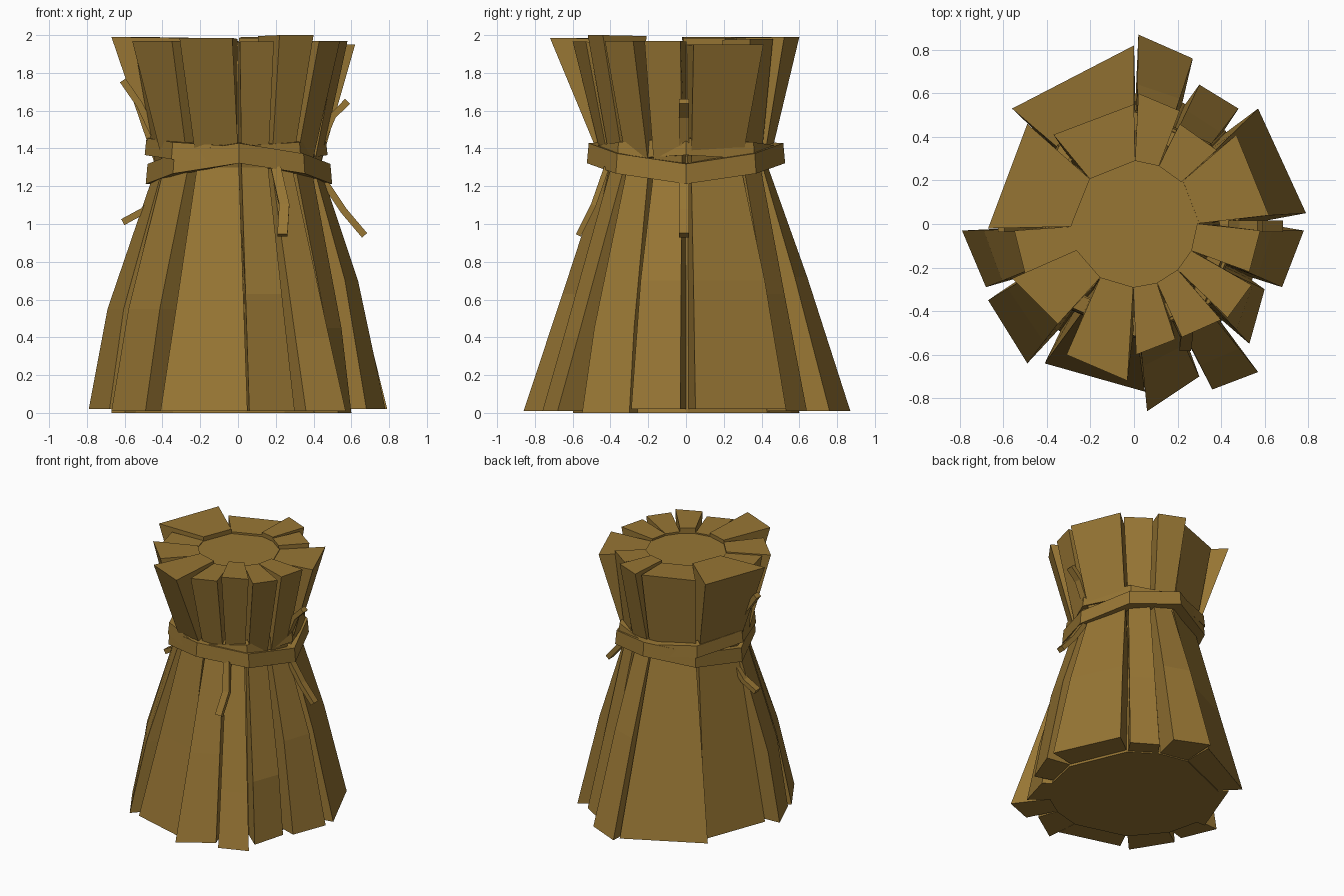
import bpy, bmesh, math
from mathutils import Vector

if "Cube" in bpy.data.objects:
    bpy.data.objects.remove(bpy.data.objects["Cube"])

straw = bpy.data.materials.new("straw_brown")
straw.diffuse_color = (0.31, 0.18, 0.034, 1)
straw.use_nodes = True
straw.node_tree.nodes["Principled BSDF"].inputs["Base Color"].default_value = straw.diffuse_color


def make(name, rings, loop=False):
    """Skin a list of equal-length vertex rings, capped or closed on itself."""
    bm = bmesh.new()
    vs = [[bm.verts.new(p) for p in r] for r in rings]
    n, m = len(vs[0]), len(vs)
    for i in range(m if loop else m - 1):
        a, b = vs[i], vs[(i + 1) % m]
        for k in range(n):
            bm.faces.new((a[k], a[(k + 1) % n], b[(k + 1) % n], b[k]))
    if not loop:
        bm.faces.new(vs[0])
        bm.faces.new(vs[-1])
    bmesh.ops.recalc_face_normals(bm, faces=bm.faces)
    me = bpy.data.meshes.new(name)
    bm.to_mesh(me)
    bm.free()
    me.materials.append(straw)
    ob = bpy.data.objects.new(name, me)
    bpy.context.collection.objects.link(ob)
    return ob


# Straw slabs: two bottom corners, two top corners, bottom and top height,
# height of the bend and its bulge
SLABS = [
    ((.78, -.03), (.68, -.29), (.58, -.03), (.53, -.22), .02, 1.97, .70, 1.07),
    ((.57, .53), (.79, .05), (.47, .41), (.62, .04), .02, 1.95, .70, 1.04),
    ((.30, .64), (.48, .53), (.21, .46), (.38, .34), .01, 1.98, .63, 1.0),
    ((.02, .87), (.27, .76), (.02, .60), (.21, .52), .01, 1.99, .72, 1.02),
    ((-.56, .53), (0, .82), (-.37, .41), (0, .55), .01, 1.97, .63, 1.0),
    ((-.67, -.02), (-.49, .46), (-.67, -.02), (-.49, .46), 0, 1.99, .55, 1.0),
    ((-.68, -.29), (-.79, -.03), (-.50, -.23), (-.55, -.03), .02, 1.96, .55, 1.08),
    ((-.49, -.64), (-.67, -.35), (-.35, -.46), (-.56, -.25), .01, 1.97, .55, 1.05),
    ((.05, -.77), (-.41, -.64), (-.03, -.72), (-.31, -.60), .01, 1.985, .63, 1.0),
    ((.30, -.70), (.06, -.86), (.19, -.53), (.01, -.60), .01, 1.965, .63, 1.0),
    ((.57, -.68), (.36, -.76), (.40, -.44), (.22, -.52), .01, 2.0, .40, 1.0),
    ((.60, -.30), (.53, -.55), (.54, -.28), (.43, -.43), 0, 1.97, .45, 1.04),
]


def seam(i, level):
    """Direction of the gap between slab i and the next one round."""
    a = Vector(SLABS[i % 12][level]).normalized()
    b = Vector(SLABS[(i + 1) % 12][level + 1]).normalized()
    return (a + b).normalized()


def section(outer, dirs, inner, z, rise=0.0):
    """Two outer corners, then two inner corners on the seams."""
    (a, b), (da, db) = outer, dirs
    ia, ib = da * inner, db * inner
    return [(a.x, a.y, z), (b.x, b.y, z), (ib.x, ib.y, z + rise), (ia.x, ia.y, z + rise)]


for i, (b0, b1, t0, t1, low, top, bend, bulge) in enumerate(SLABS):
    bot = [Vector(b0), Vector(b1)]
    tip = [Vector(t0), Vector(t1)]
    waist = [(p.normalized() + q.normalized()).normalized() * 0.435
             for p, q in zip(bot, tip)]
    mid = [p.lerp(q, bend / 1.3) * bulge for p, q in zip(bot, waist)]
    d_bot = [seam(i, 0), seam(i - 1, 0)]
    d_top = [seam(i, 2), seam(i - 1, 2)]
    make(f"straw_slab_{i + 1}", [
        section(bot, d_bot, 0.56, low),
        section(mid, d_bot, 0.56 - 0.185 * bend, bend),
        section(waist, d_top, 0.32, 1.3),
        section(tip, d_top, 0.29, top, -0.005)])


# Core: waisted bundle seen between the slabs, its edges on the seams
def core_ring(r, z, level):
    return [(d.x * r, d.y * r, z) for d in (seam(k, level) for k in range(12))]


make("bundle_core", [core_ring(0.6, 0, 0), core_ring(0.48, 0.65, 0),
                     core_ring(0.35, 1.3, 2), core_ring(0.3, 1.95, 2)])


# Binding: two octagonal bands that cross at front and back
def band(name, x, r0, z_mid, sway, half):
    rings = []
    for k in range(8):
        a = math.tau * k / 8
        c, s = math.cos(a), math.sin(a)
        z = z_mid + sway * math.cos(2 * a)
        rings.append([(x + r * 0.94 * c, r * s, z + h) for r, h in
                      ((r0, -half), (r0 - 0.01, half), (0.43, half + 0.005), (0.43, -half))])
    make(name, rings, loop=True)


band("binding_lower", 0.005, 0.525, 1.32, -0.055, 0.053)
band("binding_upper", -0.01, 0.515, 1.388, 0.022, 0.045)


# Loose twigs: thin bent sticks poking out of the bundle
def twig(name, path, side, w=0.027, t=0.014):
    side = Vector(side)
    pts = [Vector(p) for p in path]
    rings = []
    for i, p in enumerate(pts):
        d = (pts[min(i + 1, len(pts) - 1)] - pts[max(i - 1, 0)]).normalized()
        n = d.cross(side).normalized()
        rings.append([p + side * w * u + n * t * v
                      for u, v in ((-1, -1), (1, -1), (1, 1), (-1, 1))])
    make(name, rings)


Y, X = (0, 1, 0), (1, 0, 0)
twig("twig_front", [(.2, -.42, 1.3), (.245, -.49, 1.1), (.235, -.57, .94)], X)
twig("twig_right_low", [(.42, -.01, 1.28), (.56, -.01, 1.07), (.67, -.01, .94)], Y, t=.018)
twig("twig_right_high", [(.43, -.01, 1.4), (.5, -.01, 1.57), (.58, -.01, 1.65)], Y, t=.018)
twig("twig_left_low", [(-.4, -.01, 1.2), (-.5, -.01, 1.07), (-.61, -.01, 1.01)], Y, t=.018)
twig("twig_left_high", [(-.42, -.01, 1.42), (-.52, -.01, 1.63), (-.61, -.01, 1.76)], Y, t=.018)
